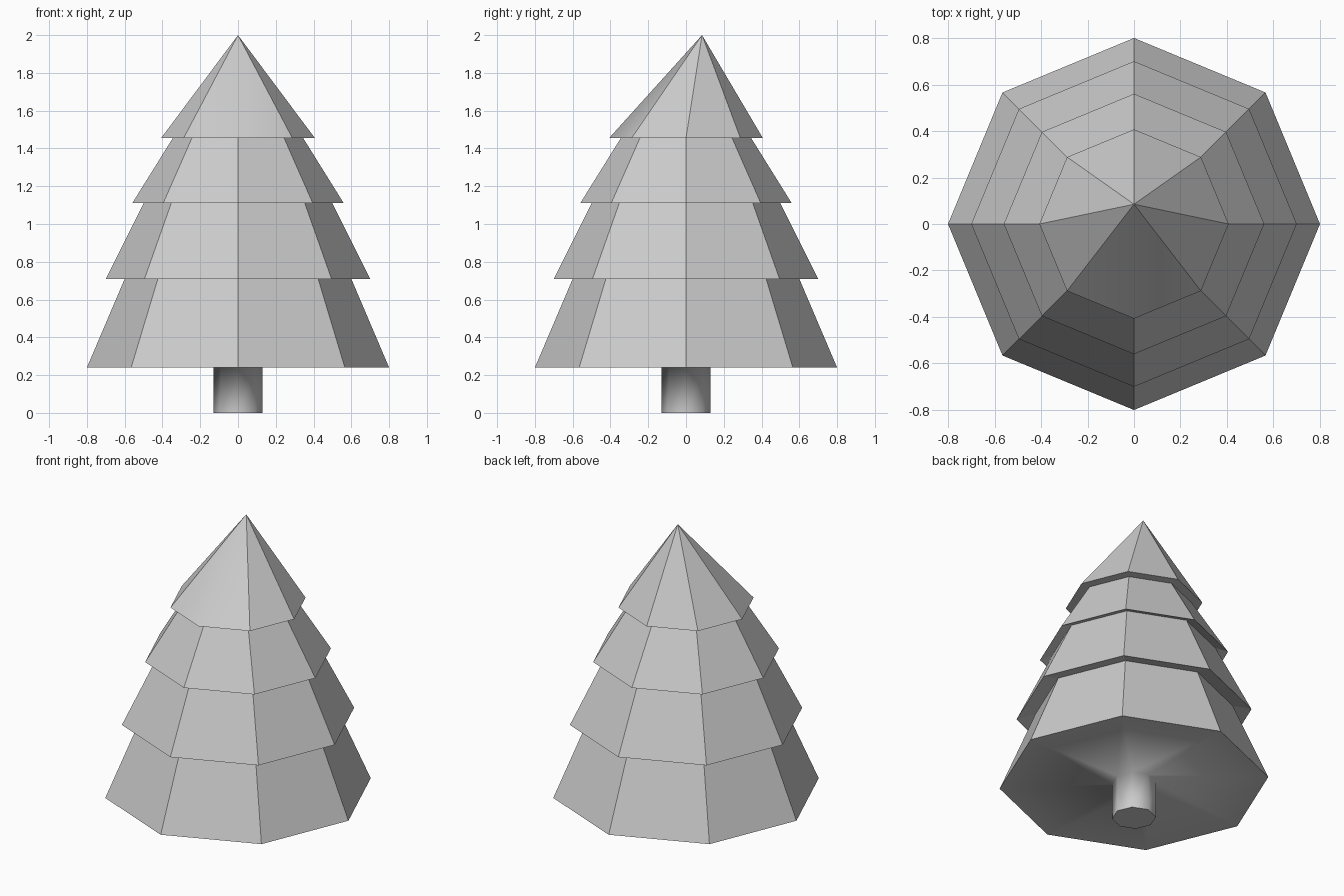
import bpy, bmesh, math

if "Cube" in bpy.data.objects:
    bpy.data.objects.remove(bpy.data.objects["Cube"])

SIDES = 8


def lathe(name, profile, soft):
    """Skin octagonal rings (radius, z, y offset); radius 0 makes a point.
    soft(edge) decides which edges are shaded smooth."""
    bm = bmesh.new()
    rings = []
    for r, z, dy in profile:
        if r == 0:
            rings.append([bm.verts.new((0, dy, z))] * SIDES)
        else:
            rings.append([bm.verts.new((r * math.cos(i * math.tau / SIDES),
                                        r * math.sin(i * math.tau / SIDES) + dy, z))
                          for i in range(SIDES)])
    for a, b in zip(rings, rings[1:]):
        for i in range(SIDES):
            j = (i + 1) % SIDES
            corners = [a[i], a[j], b[j], b[i]]
            bm.faces.new(list(dict.fromkeys(corners)))
    # cap an open first ring (trunk foot)
    if name == "trunk":
        bm.faces.new(rings[0][::-1])
    for f in bm.faces:
        f.smooth = True
    for e in bm.edges:
        e.smooth = soft(e)
    mesh = bpy.data.meshes.new(name)
    bm.to_mesh(mesh)
    bm.free()
    obj = bpy.data.objects.new(name, mesh)
    bpy.context.collection.objects.link(obj)
    return obj


# Four faceted tiers with overhanging lips; the tip leans slightly back
lathe("foliage", [
    (0.80, 0.24, 0),
    (0.587, 0.74, 0), (0.70, 0.71, 0),
    (0.485, 1.14, 0), (0.56, 1.11, 0),
    (0.345, 1.455, 0), (0.407, 1.455, 0),
    (0, 2.0, 0.085),
], lambda e: max(v.co.z for v in e.verts) > 1.9
    and any(abs(v.co.x) < 0.01 and v.co.y < -0.1 for v in e.verts))

# Trunk flowing smoothly into the underside of the lowest tier
lathe("trunk", [(0.13, 0, 0), (0.13, 0.24, 0), (0.80, 0.24, 0)],
      lambda e: max(v.co.z for v in e.verts) > 0.1)
